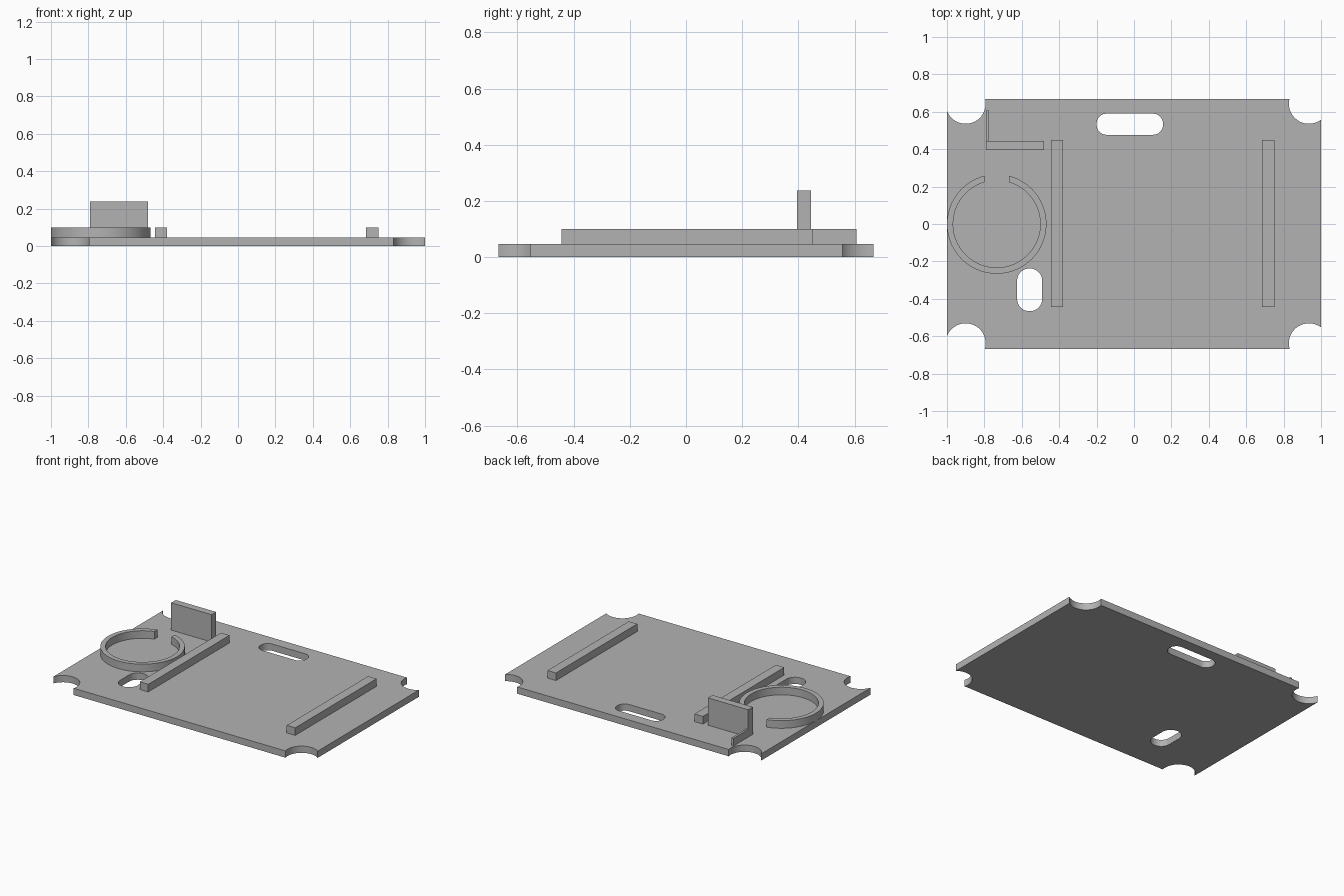
import bpy, bmesh
from math import pi, sin, cos, asin, atan2, sqrt

cube = bpy.data.objects.get("Cube")
if cube:
    bpy.data.objects.remove(cube, do_unlink=True)

grey = bpy.data.materials.new("plain_grey")
grey.use_nodes = True
colour = (0.45, 0.45, 0.45, 1)
grey.diffuse_color = colour
grey.node_tree.nodes["Principled BSDF"].inputs["Base Color"].default_value = colour

HALF_X, HALF_Y, TOP, RIM = 1.0, 0.667, 0.047, 0.1


def arc(cx, cy, r, start, end, steps=24):
    angles = [start + (end - start) * i / steps for i in range(steps + 1)]
    return [(cx + r * cos(a), cy + r * sin(a)) for a in angles]


def extrude_outlines(name, outlines, z0, z1):
    """Fill closed outlines (inner ones become holes) and extrude them upwards."""
    curve = bpy.data.curves.new(name + "_outline", 'CURVE')
    curve.dimensions = '2D'
    curve.fill_mode = 'BOTH'
    curve.extrude = (z1 - z0) / 2
    for points in outlines:
        spline = curve.splines.new('POLY')
        spline.points.add(len(points) - 1)
        for p, (x, y) in zip(spline.points, points):
            p.co = (x, y, 0, 1)
        spline.use_cyclic_u = True
    helper = bpy.data.objects.new(name + "_helper", curve)
    mesh = bpy.data.meshes.new_from_object(helper)
    bpy.data.objects.remove(helper)
    bpy.data.curves.remove(curve)
    bm = bmesh.new()
    bm.from_mesh(mesh)
    bmesh.ops.remove_doubles(bm, verts=bm.verts, dist=1e-5)
    bmesh.ops.translate(bm, verts=bm.verts, vec=(0, 0, (z0 + z1) / 2))
    bmesh.ops.recalc_face_normals(bm, faces=bm.faces)
    bm.to_mesh(mesh)
    bm.free()
    mesh.name = name
    mesh.materials.clear()
    mesh.materials.append(grey)
    obj = bpy.data.objects.new(name, mesh)
    bpy.context.collection.objects.link(obj)
    bpy.ops.object.select_all(action='DESELECT')
    obj.select_set(True)
    bpy.context.view_layer.objects.active = obj
    bpy.ops.object.shade_smooth_by_angle(angle=pi / 6)
    return obj


def box(name, x0, x1, y0, y1, z1):
    return extrude_outlines(name, [[(x0, y0), (x1, y0), (x1, y1), (x0, y1)]], TOP, z1)


def rounded_slot(x0, x1, y0, y1, r):
    corners = [(x1 - r, y1 - r), (x0 + r, y1 - r), (x0 + r, y0 + r), (x1 - r, y0 + r)]
    return [p for i, (x, y) in enumerate(corners)
            for p in arc(x, y, r, i * pi / 2, (i + 1) * pi / 2, 8)]


def corner_bite(sx, sy, cx, cy, r=0.107):
    """Concave arc where a round cutout meets a plate corner."""
    dx, dy = sx * HALF_X - cx, sy * HALF_Y - cy
    middle = atan2(-sy, -sx)
    side = atan2(-sy * sqrt(r * r - dx * dx), dx)
    edge = atan2(dy, -sx * sqrt(r * r - dy * dy))
    side, edge = [middle + (a - middle + pi) % (2 * pi) - pi for a in (side, edge)]
    ends = (edge, side) if sx * sy < 0 else (side, edge)
    return arc(cx, cy, r, *ends)


# Base plate with four corner bites and two slots
outline = (corner_bite(-1, -1, -0.9, -0.638) + corner_bite(1, -1, 0.935, -0.638)
           + corner_bite(1, 1, 0.935, 0.643) + corner_bite(-1, 1, -0.9, 0.643))
extrude_outlines("base_plate", [outline,
                                rounded_slot(-0.2, 0.155, 0.477, 0.59, 0.053),
                                rounded_slot(-0.625, -0.491, -0.466, -0.238, 0.065)], 0, TOP)

# Open ring with a straight-cut gap at the back
ring_x, outer, inner, gap = -0.734, 0.266, 0.233, 0.066
a, b = asin(gap / outer), asin(gap / inner)
ring = (arc(ring_x, 0, outer, pi / 2 + a, 2.5 * pi - a, 72)
        + arc(ring_x, 0, inner, 2.5 * pi - b, pi / 2 + b, 72))
extrude_outlines("open_ring", [ring], TOP, RIM)

# Long support rails
for name, x in (("right_rail", -0.445), ("left_rail", 0.685)):
    box(name, x, x + 0.065, -0.443, 0.45, RIM)

# Upright wall and its low return strip
box("upright_wall", -0.79, -0.48, 0.395, 0.445, 0.237)
box("low_strip", -0.79, -0.775, 0.445, 0.607, RIM)
